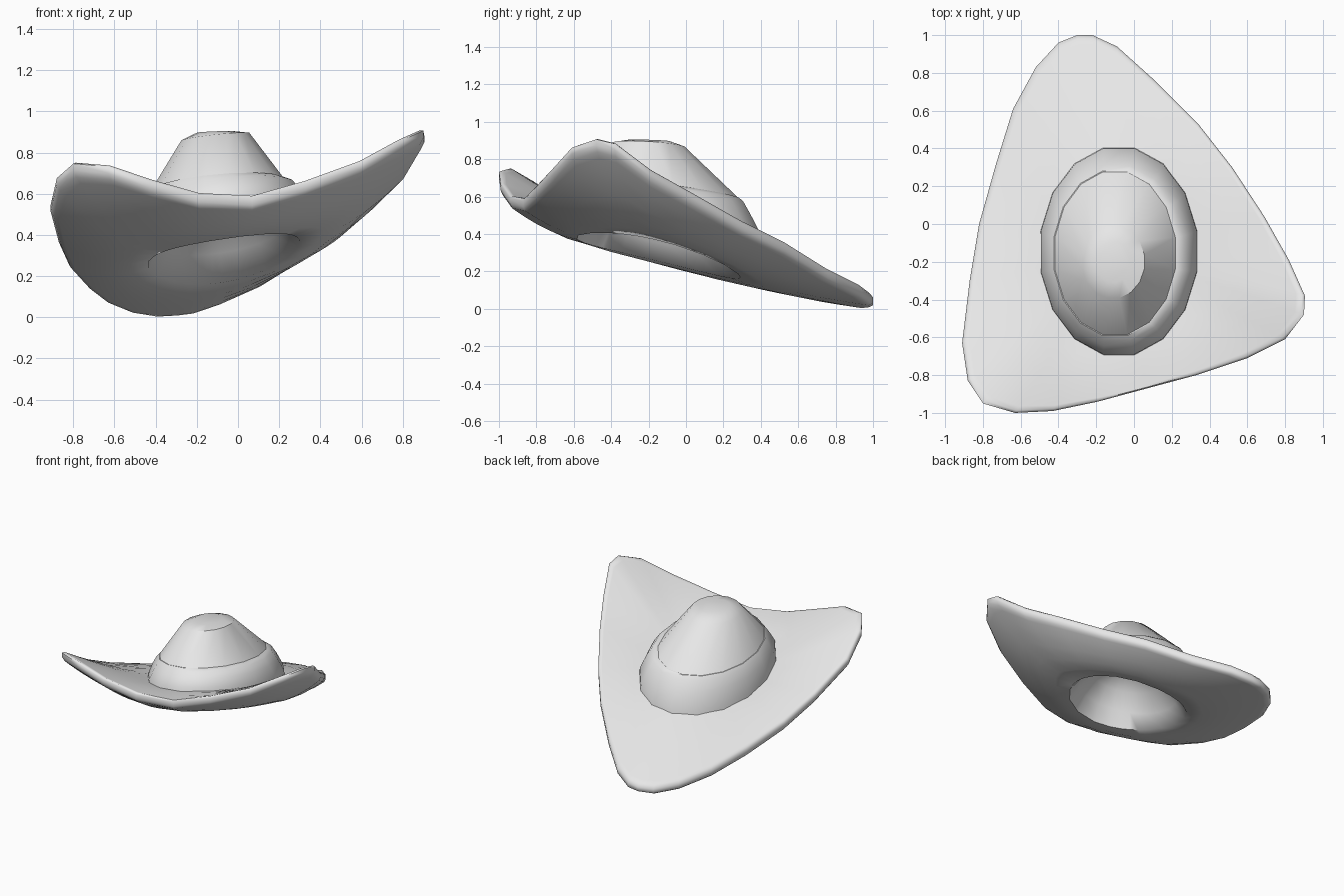
import bpy, bmesh, math
from mathutils import Vector

cube = bpy.data.objects.get("Cube")
if cube:
    bpy.data.objects.remove(cube, do_unlink=True)

felt = bpy.data.materials.new("light_grey_felt")
felt.use_nodes = True
felt.diffuse_color = (0.8, 0.8, 0.8, 1)
felt.node_tree.nodes["Principled BSDF"].inputs["Base Color"].default_value = (0.8, 0.8, 0.8, 1)

# Three-cornered, upturned brim edge, anticlockwise from the back tip
EDGE = [Vector(p) for p in (
    (-.22, 1, .045), (-.30, 1, .035), (-.40, .96, .03), (-.52, .83, .05), (-.64, .61, .10),
    (-.73, .32, .17), (-.82, 0, .27), (-.87, -.30, .38), (-.91, -.63, .53), (-.88, -.83, .66),
    (-.80, -.95, .73), (-.63, -1, .715), (-.43, -.99, .645), (-.19, -.94, .575), (.07, -.87, .56),
    (.33, -.80, .635), (.60, -.71, .735), (.80, -.61, .845), (.90, -.48, .89), (.905, -.38, .865),
    (.82, -.19, .72), (.69, .04, .59), (.52, .30, .44), (.34, .53, .325), (.11, .76, .18),
    (-.09, .94, .09))]
TILT = (.15, -.24)


def ellipse_point(angle, cx, cy, rx, ry, z, tilt=TILT, bow=0):
    """Point of an ellipse on a tilted plane; bow raises its two sides."""
    x, y = rx * math.cos(angle), ry * math.sin(angle)
    return Vector((cx + x, cy + y, z + tilt[0] * x + tilt[1] * y + bow * math.cos(angle) ** 2))


def crown_ring(*ellipse):
    count = 16
    return [ellipse_point(2 * math.pi * (i + .5) / count, *ellipse) for i in range(count)]


def brim_ring(ellipse, t=0, offset=0, curl=1):
    """Ring part way from an ellipse to the edge; curl bends it off the straight line."""
    ring = []
    cx, cy, rx, ry = ellipse[:4]
    for e in EDGE:
        start = ellipse_point(math.atan2((e.y - cy) / ry, (e.x - cx) / rx), *ellipse)
        p = start.lerp(e, t)
        plane = ellipse[4] + TILT[0] * (e.x - cx) + TILT[1] * (e.y - cy)
        p.z += (e.z - plane) * (t ** curl - t) + offset
        ring.append(p)
    return ring


def loft(name, rings, sharp_angle, close_start):
    """Skin a stack of equal closed rings and cap the last one."""
    bm = bmesh.new()
    loops = [[bm.verts.new(p) for p in ring] for ring in rings]
    for low, high in zip(loops, loops[1:]):
        n = len(low)
        for i in range(n):
            j = (i + 1) % n
            bm.faces.new((low[i], low[j], high[j], high[i]))
    bm.faces.new(loops[-1])
    if close_start:
        bm.faces.new(loops[0][::-1])
    bmesh.ops.recalc_face_normals(bm, faces=bm.faces)
    mesh = bpy.data.meshes.new(name)
    bm.to_mesh(mesh)
    bm.free()
    mesh.materials.append(felt)
    obj = bpy.data.objects.new(name, mesh)
    bpy.context.collection.objects.link(obj)
    bpy.ops.object.select_all(action='DESELECT')
    obj.select_set(True)
    bpy.context.view_layer.objects.active = obj
    bpy.ops.object.shade_smooth_by_angle(angle=math.radians(sharp_angle))


# Brim: from the crown foot over the top, round the edge, along the underside
# to the head opening and up into the domed lining
OPENING = (-.07, -.15, .37, .44, .275, TILT, .035)
CROWN_FOOT = (-.08, -.145, .40, .53, .43, (.13, -.19))
top = [brim_ring(CROWN_FOOT, t, .03, 1.15) for t in (0, .2, .4, .6, .8, .92, .97)]
edge = [brim_ring(OPENING, 1, .016), brim_ring(OPENING, 1, -.016)]
underside = [brim_ring(OPENING, t, -.03 * t, 1.7) for t in (.97, .92, .8, .6, .4, .2, 0)]
lining = [brim_ring(e) for e in (
    (-.08, -.16, .305, .365, .40),
    (-.09, -.17, .22, .27, .52),
    (-.10, -.18, .12, .15, .60),
    (-.10, -.18, .05, .06, .625))]
loft("brim", top + edge + underside + lining, 65, False)

# Crown: wide band, rolled shoulder, cone and small domed top
loft("crown", [crown_ring(*e) for e in (
    (-.08, -.145, .425, .565, .40, (.13, -.19)),
    (-.08, -.145, .42, .555, .49, (.13, -.19)),
    (-.085, -.15, .39, .505, .57, (.11, -.15)),
    (-.09, -.155, .36, .47, .622, (.1, -.12)),
    (-.10, -.155, .33, .445, .642, (.09, -.12)),
    (-.10, -.155, .325, .44, .642, (.09, -.12)),
    (-.11, -.20, .168, .195, .876, (.11, -.06)),
    (-.11, -.20, .09, .11, .9, (.04, -.03)))], 35, False)
